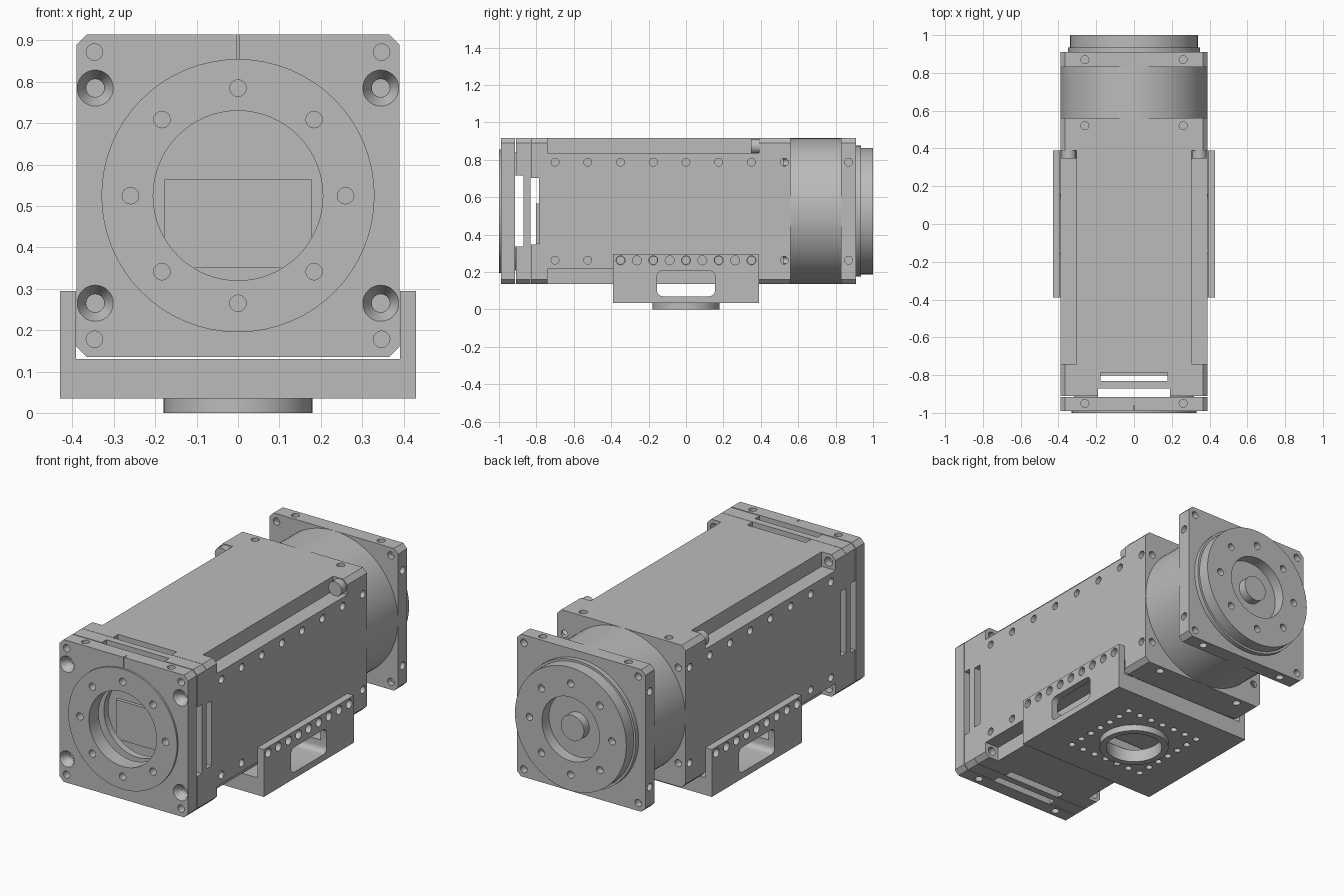
import bpy, bmesh, math
from mathutils import Matrix, Vector

if "Cube" in bpy.data.objects:
    bpy.data.objects.remove(bpy.data.objects["Cube"])

grey = bpy.data.materials.new("machined_grey")
grey.use_nodes = True
grey.diffuse_color = (0.5, 0.5, 0.5, 1)
grey.node_tree.nodes["Principled BSDF"].inputs["Base Color"].default_value = (0.5, 0.5, 0.5, 1)

CZ = 0.525      # height of the main axis
H = 0.39        # half width of the square housing
SIGNS = (-1, 1)


def rod(bm, centre, axis, r, depth, r2=None, n=16):
    """Cylinder or cone along axis, r at its low end and r2 at its high end."""
    turn = Vector((0, 0, 1)).rotation_difference(Vector(axis)).to_matrix().to_4x4()
    bmesh.ops.create_cone(bm, cap_ends=True, segments=n, radius1=r,
                          radius2=r if r2 is None else r2, depth=depth,
                          matrix=Matrix.Translation(centre) @ turn)


def box(bm, x, y, z):
    spans = (x, y, z)
    mid = [(a + b) / 2 for a, b in spans]
    size = [b - a for a, b in spans]
    return bmesh.ops.create_cube(bm, size=1, matrix=Matrix.Translation(mid)
                                 @ Matrix.Diagonal((*size, 1)))["verts"]


def make(name, build):
    bm = bmesh.new()
    build(bm)
    bmesh.ops.recalc_face_normals(bm, faces=bm.faces)
    mesh = bpy.data.meshes.new(name)
    bm.to_mesh(mesh)
    bm.free()
    obj = bpy.data.objects.new(name, mesh)
    bpy.context.collection.objects.link(obj)
    mesh.materials.append(grey)
    return obj


def cut(obj, *builders):
    """Subtract each group of cutters in turn."""
    for build in builders:
        cutter = make("cutter", build)
        cutter.hide_render = True
        mod = obj.modifiers.new("cut", "BOOLEAN")
        mod.operation, mod.solver, mod.object = "DIFFERENCE", "EXACT", cutter
        deps = bpy.context.evaluated_depsgraph_get()
        mesh = bpy.data.meshes.new_from_object(obj.evaluated_get(deps))
        obj.modifiers.clear()
        obj.data = mesh
        bpy.data.objects.remove(cutter)


def square_plate(name, y0, y1):
    """Square slab across the axis with chamfered long corners."""
    def build(bm):
        verts = box(bm, (-H, H), (y0, y1), (CZ - H, CZ + H))
        edges = [e for e in bm.edges
                 if abs(e.verts[0].co.y - e.verts[1].co.y) > (y1 - y0) / 2]
        bmesh.ops.bevel(bm, geom=edges, offset=0.025, segments=1, affect="EDGES")
    return make(name, build)


def disc(name, r, y0, y1):
    return make(name, lambda bm: rod(bm, (0, (y0 + y1) / 2, CZ), (0, 1, 0), r, y1 - y0, n=64))


def bore(r, y0, y1):
    return lambda bm: rod(bm, (0, (y0 + y1) / 2, CZ), (0, 1, 0), r, y1 - y0, n=64)


def corner_holes(y, x, dz, r, depth):
    def build(bm):
        for sx in SIGNS:
            for sz in SIGNS:
                rod(bm, (sx * x, y, CZ + sz * dz), (0, 1, 0), r, depth)
    return build


def hole_circle(y, radius):
    def build(bm):
        for i in range(8):
            a = i * math.pi / 4
            rod(bm, (radius * math.cos(a), y, CZ + radius * math.sin(a)), (0, 1, 0), 0.02, 0.08)
    return build


def side_holes(ys):
    def build(bm):
        for y in ys:
            for sx in SIGNS:
                for sz in SIGNS:
                    rod(bm, (sx * H, y, CZ + sz * 0.262), (1, 0, 0), 0.021, 0.08)
    return build


def top_holes(y):
    def build(bm):
        for sx in SIGNS:
            for sz in SIGNS:
                rod(bm, (sx * 0.26, y, CZ + sz * H), (0, 0, 1), 0.021, 0.08)
    return build


def slots(y0, y1, half):
    """Slots through the housing from side to side, then top to bottom."""
    return (lambda bm: box(bm, (-1, 1), (y0, y1), (CZ - half, CZ + half)),
            lambda bm: box(bm, (-half, half), (y0, y1), (-1, 2)))


# Front plate with countersunk corners and a raised ring
front_plate = square_plate("front_plate", -0.99, -0.915)


def countersinks(bm):
    for sx in SIGNS:
        for sz in SIGNS:
            rod(bm, (sx * 0.345, -0.975, CZ + sz * 0.26), (0, 1, 0), 0.049, 0.05, 0.022, n=32)


cut(front_plate, bore(0.205, -1.1, -0.9), countersinks,
    corner_holes(-0.96, 0.345, 0.26, 0.022, 0.06),
    corner_holes(-0.98, 0.347, 0.347, 0.02, 0.08), top_holes(-0.95),
    lambda bm: box(bm, (-0.002, 0.002), (-1.1, -0.96), (0.85, 1)))
front_ring = disc("front_ring", 0.33, -1.0, -0.985)
cut(front_ring, bore(0.205, -1.1, -0.9), hole_circle(-1, 0.26))
cut(front_plate, hole_circle(-0.98, 0.26))

# Spacer plate with open slots
spacer_plate = square_plate("spacer_plate", -0.91, -0.832)
cut(spacer_plate, bore(0.205, -1, -0.8), *slots(-1, -0.87, 0.19))
seam_plate = disc("seam_ring", 0.37, -0.915, -0.91)
cut(seam_plate, bore(0.205, -1, -0.8), *slots(-1, -0.87, 0.19))

# Main housing with stepped long corners
housing = square_plate("housing", -0.83, 0.56)


def corner_steps(bm):
    for sx in SIGNS:
        for sz in SIGNS:
            box(bm, sorted((sx * 0.305, sx)), (-0.74, 0.39),
                sorted((CZ + sz * 0.31, CZ + sz)))


cut(housing, corner_steps, bore(0.205, -1, -0.785), *slots(-1, -0.785, 0.178),
    side_holes([-0.7 + 0.175 * i for i in range(8)]), top_holes(0.52),
    corner_holes(-0.74, 0.347, 0.347, 0.024, 0.08),
    corner_holes(0.56, 0.345, 0.262, 0.02, 0.08))
make("inner_block", lambda bm: box(bm, (-0.178, 0.178), (-0.803, -0.78), (0.35, 0.565)))

# Screw heads seated in the corner steps
make("corner_screws", corner_holes(0.37, 0.345, 0.347, 0.04, 0.045))

# Round neck and rear plate
disc("rear_neck", H, 0.55, 0.84)
rear_plate = square_plate("rear_plate", 0.83, 0.91)
cut(rear_plate, corner_holes(0.91, 0.347, 0.347, 0.02, 0.08),
    corner_holes(0.83, 0.347, 0.347, 0.02, 0.06),
    side_holes([0.87]), top_holes(0.87))

# Stepped output flange with a recess and a central boss
disc("flange_step", 0.35, 0.905, 0.935)
flange = disc("output_flange", 0.338, 0.93, 1.0)
cut(flange, bore(0.175, 0.938, 1.1), hole_circle(1.0, 0.25))
disc("centre_boss", 0.07, 0.93, 0.985)

# U-shaped mounting bracket
bracket = make("mounting_bracket", lambda bm: box(bm, (-0.43, 0.43), (-H, H), (0.035, 0.295)))


def window(bm):
    box(bm, (-1, 1), (-0.155, 0.155), (0.07, 0.207))
    edges = [e for e in bm.edges if abs(e.verts[0].co.x - e.verts[1].co.x) > 1]
    bmesh.ops.bevel(bm, geom=edges, offset=0.03, segments=5, profile=0.5, affect="EDGES")


def bracket_holes(bm):
    for i in range(9):
        for sx in SIGNS:
            rod(bm, (sx * 0.41, -0.35 + 0.0875 * i, 0.262), (1, 0, 0), 0.024, 0.12)


def base_holes(bm):
    step = 0.23 / 3
    for i in range(-3, 4):
        for j in range(-3, 4):
            if max(abs(i), abs(j)) == 3:
                rod(bm, (i * step, j * step, 0.035), (0, 0, 1), 0.018, 0.05)


def hub_bore(bm):
    rod(bm, (0, 0, 0.04), (0, 0, 1), 0.145, 0.12, n=48)


cut(bracket, lambda bm: box(bm, (-0.391, 0.391), (-1, 1), (0.13, 1)),
    window, bracket_holes, base_holes, hub_bore)

# Locating hub under the bracket
hub = make("locating_hub", lambda bm: rod(bm, (0, 0, 0.02), (0, 0, 1), 0.18, 0.04, n=48))
cut(hub, hub_bore)

# Smooth round surfaces, keep hard edges
for obj in list(bpy.context.scene.objects):
    if obj.type == "MESH" and grey.name in obj.data.materials:
        bpy.ops.object.select_all(action="DESELECT")
        obj.select_set(True)
        bpy.context.view_layer.objects.active = obj
        bpy.ops.object.shade_smooth_by_angle(angle=math.radians(30))
